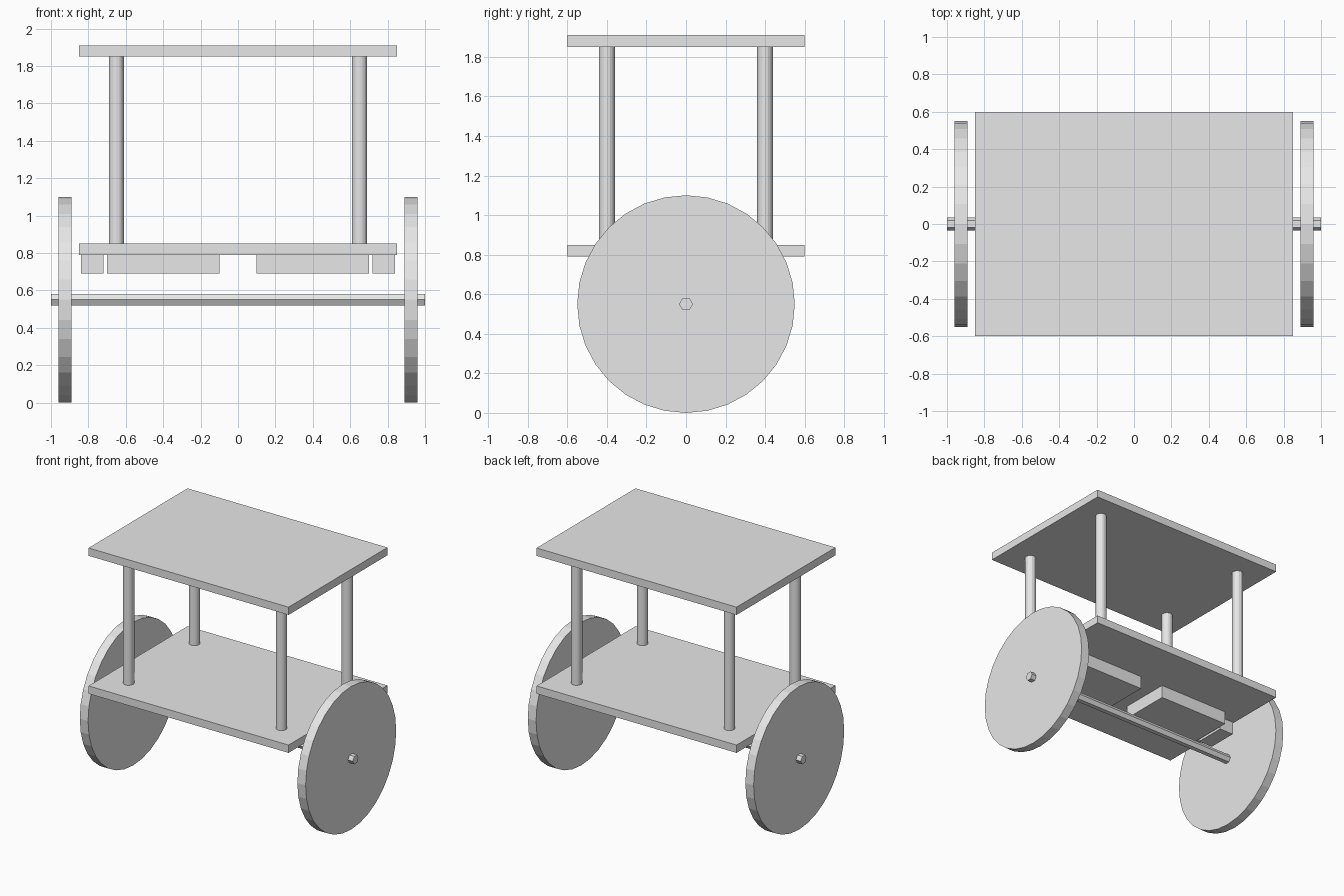
import bpy
import math

if "Cube" in bpy.data.objects:
    bpy.data.objects.remove(bpy.data.objects["Cube"])

grey = bpy.data.materials.new("plain_grey")
grey.diffuse_color = (0.8, 0.8, 0.8, 1)
grey.use_nodes = True
grey.node_tree.nodes["Principled BSDF"].inputs["Base Color"].default_value = grey.diffuse_color


def finish(name):
    obj = bpy.context.object
    obj.name = name
    obj.data.materials.append(grey)
    return obj


def box(name, center, size):
    bpy.ops.mesh.primitive_cube_add(size=1, location=center)
    obj = finish(name)
    obj.scale = size
    bpy.ops.object.transform_apply(location=False, rotation=False, scale=True)
    return obj


def cylinder(name, center, radius, length, sides, rotation=(0, 0, 0)):
    bpy.ops.mesh.primitive_cylinder_add(vertices=sides, radius=radius, depth=length,
                                        location=center, rotation=rotation)
    return finish(name)


along_x = (0, math.pi / 2, 0)

# Roof and deck boards
box("roof", (0, 0, 1.88), (1.7, 1.2, 0.06))
box("deck", (0, 0, 0.82), (1.7, 1.2, 0.06))

# Four posts between deck and roof
for sx, side in ((-1, "left"), (1, "right")):
    for sy, end in ((-1, "front"), (1, "back")):
        cylinder(f"post_{end}_{side}", (0.65 * sx, 0.4 * sy, 1.35), 0.04, 1.0, 16)

# Wheels and the boxes hung under the deck
for s, side in ((-1, "left"), (1, "right")):
    cylinder(f"wheel_{side}", (0.925 * s, 0, 0.55), 0.55, 0.07, 32, along_x)
    box(f"large_box_{side}", (0.4 * s, 0, 0.74), (0.6, 0.4, 0.1))
    box(f"small_box_{side}", (0.78 * s, 0, 0.74), (0.12, 0.24, 0.1))

# Six-sided axle with level top and bottom faces
cylinder("axle", (0, 0, 0.55), 0.035, 2.0, 6, along_x)
